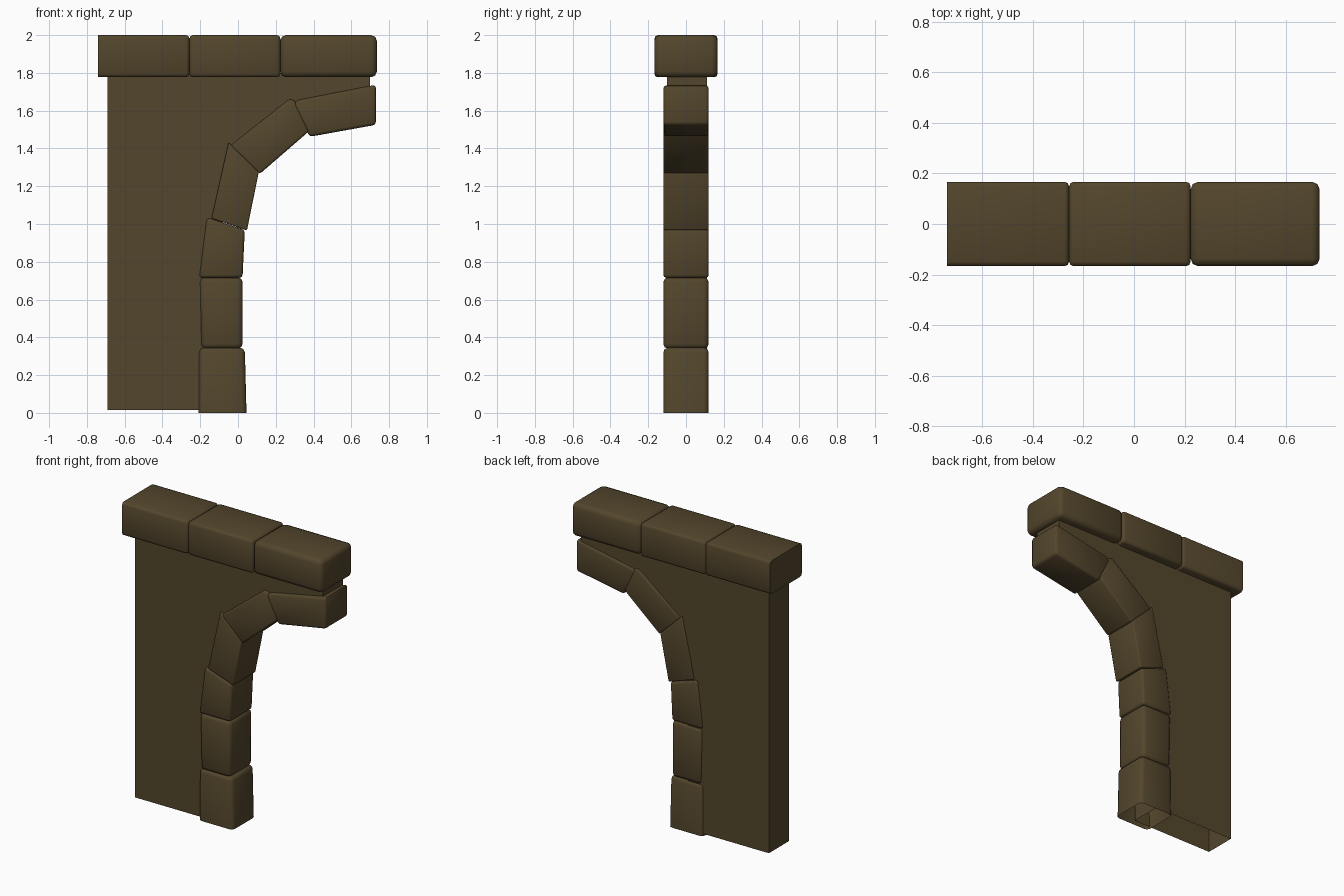
import bpy
import bmesh

cube = bpy.data.objects.get("Cube")
if cube:
    bpy.data.objects.remove(cube, do_unlink=True)

stone = bpy.data.materials.new("brown_stone")
stone.use_nodes = True
colour = (0.087, 0.061, 0.025, 1)
stone.diffuse_color = colour
stone.node_tree.nodes["Principled BSDF"].inputs["Base Color"].default_value = colour


def extrude_outline(name, outline, y0, y1, bevel=0, keep=None, open_below=None):
    """Extrude an x-z outline along y, round its edges and optionally open the base."""
    bm = bmesh.new()
    front = [bm.verts.new((x, y0, z)) for x, z in outline]
    back = [bm.verts.new((x, y1, z)) for x, z in outline]
    bm.faces.new(front)
    bm.faces.new(back[::-1])
    for i in range(len(outline)):
        j = (i + 1) % len(outline)
        bm.faces.new((front[j], front[i], back[i], back[j]))
    bmesh.ops.recalc_face_normals(bm, faces=bm.faces)
    if bevel:
        # Edges lying entirely in a kept end stay square
        edges = [e for e in bm.edges if not (keep and all(keep(v.co) for v in e.verts))]
        bmesh.ops.bevel(bm, geom=edges, offset=bevel, segments=2, profile=0.5,
                        affect='EDGES', clamp_overlap=True)
    if open_below is not None:
        base = [f for f in bm.faces if all(v.co.z < open_below for v in f.verts)]
        bmesh.ops.delete(bm, geom=base, context='FACES')
    mesh = bpy.data.meshes.new(name)
    bm.to_mesh(mesh)
    bm.free()
    mesh.materials.append(stone)
    obj = bpy.data.objects.new(name, mesh)
    bpy.context.collection.objects.link(obj)
    bpy.ops.object.select_all(action='DESELECT')
    obj.select_set(True)
    bpy.context.view_layer.objects.active = obj
    bpy.ops.object.shade_smooth_by_angle(angle=0.9)
    return obj


# Wall panel, its inner edge buried in the arch stones
extrude_outline("wall", [
    (-0.69, 0.015), (-0.09, 0.015), (-0.09, 0.98), (0.02, 1.32),
    (0.32, 1.58), (0.70, 1.65), (0.70, 1.80), (-0.69, 1.80)],
    -0.10, 0.11, open_below=0.02)

# Arch stones from the foot to the crown: outline and edge rounding
stones = [
    ([(-0.21, 0), (0.045, 0), (0.036, 0.345), (-0.207, 0.345)], 0.025),
    ([(-0.195, 0.34), (0.024, 0.34), (0.025, 0.717), (-0.203, 0.717)], 0.025),
    ([(-0.205, 0.715), (0.024, 0.715), (0.036, 0.968), (-0.165, 1.035)], 0.016),
    ([(-0.14, 1.03), (0.047, 0.965), (0.11, 1.275), (-0.05, 1.432)], 0.008),
    ([(-0.04, 1.415), (0.115, 1.265), (0.375, 1.49), (0.30, 1.655), (0.27, 1.66)], 0.012),
    ([(0.29, 1.63), (0.38, 1.462), (0.73, 1.525), (0.73, 1.737), (0.31, 1.655)], 0.016),
]
for n, (outline, rounding) in enumerate(stones, 1):
    foot = n == 1
    extrude_outline(f"arch_stone_{n}", outline, -0.12, 0.12, rounding,
                    keep=(lambda c: c.z < 0.01) if foot else None,
                    open_below=0.01 if foot else None)

# Coping stones along the top; the outer end is cut square
for n, (x0, x1) in enumerate([(-0.74, -0.257), (-0.257, 0.224), (0.224, 0.735)], 1):
    extrude_outline(f"coping_stone_{n}",
                    [(x0, 1.777), (x1, 1.777), (x1, 2.0), (x0, 2.0)],
                    -0.167, 0.167, 0.03 if n == 3 else 0.018,
                    keep=(lambda c: c.x < -0.73) if n == 1 else None)
